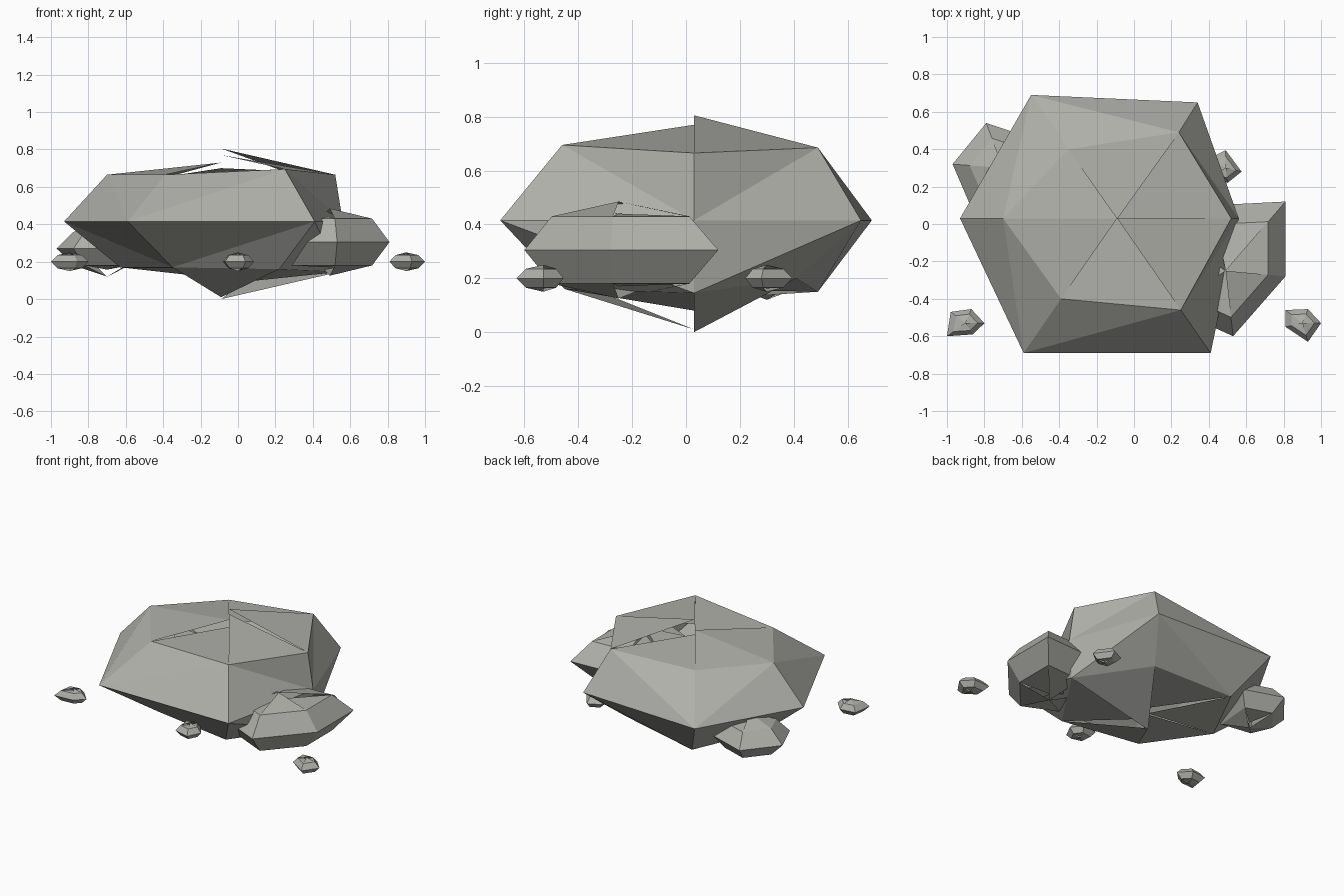
import bpy
import bmesh
from mathutils import Vector

default = bpy.data.objects.get("Cube")
if default:
    bpy.data.objects.remove(default, do_unlink=True)

# Single stone colour
stone = bpy.data.materials.new("grey_stone")
stone.use_nodes = True
stone.diffuse_color = (0.43, 0.43, 0.4, 1)
shader = stone.node_tree.nodes["Principled BSDF"]
shader.inputs["Base Color"].default_value = stone.diffuse_color
shader.inputs["Roughness"].default_value = 0.9


def lift(points, heights):
    """Give flat outline points their heights."""
    return [Vector((x, y, z)) for (x, y), z in zip(points, heights)]


def shrink(points, centre, factor):
    """Scale an outline towards its centre."""
    cx, cy = centre
    return [(cx + (x - cx) * factor, cy + (y - cy) * factor) for x, y in points]


def build_rock(name, rings, centre, tops, bottoms):
    """Stack rings from low to high; cap both ends with separately tilted facets."""
    bm = bmesh.new()
    loops = [[bm.verts.new(p) for p in ring] for ring in rings]
    count = len(loops[0])
    # Sides: the direction of the facet split alternates around the rock
    for low, high in zip(loops, loops[1:]):
        for i in range(count):
            j = (i + 1) % count
            if i % 2 == 0:
                bm.faces.new((low[i], low[j], high[i]))
                bm.faces.new((low[j], high[j], high[i]))
            else:
                bm.faces.new((low[i], low[j], high[j]))
                bm.faces.new((low[i], high[j], high[i]))
    # Cracked caps: each facet has its own tip, so neighbours split apart
    for i in range(count):
        j = (i + 1) % count
        top = bm.verts.new((*centre, tops[i]))
        bottom = bm.verts.new((*centre, bottoms[i]))
        bm.faces.new((loops[-1][i], loops[-1][j], top))
        bm.faces.new((loops[0][j], loops[0][i], bottom))
    mesh = bpy.data.meshes.new(name)
    bm.to_mesh(mesh)
    bm.free()
    mesh.materials.append(stone)
    rock = bpy.data.objects.new(name, mesh)
    bpy.context.collection.objects.link(rock)


def simple_rock(name, outline, centre, middle, shoulder, peak, factor):
    """Rock whose upper and lower rings are shrunken copies of its widest outline."""
    count = len(outline)
    inner = shrink(outline, centre, factor)
    rings = [lift(inner, [middle - shoulder] * count),
             lift(outline, [middle] * count),
             lift(inner, [middle + shoulder] * count)]
    # Alternate raised and sunken cap facets
    wobble = [1 if i % 2 == 0 else 0.75 for i in range(count)]
    tops = [middle + peak * w for w in wobble]
    bottoms = [middle - peak * w for w in wobble]
    build_rock(name, rings, centre, tops, bottoms)


# Large boulder, rings run counter-clockwise from the left-hand corner
waist = [(-.93, .03), (-.59, -.69), (.41, -.69), (.56, .03), (.34, .65), (-.55, .69)]
shoulder = [(-.7, .03), (-.39, -.4), (.25, -.46), (.52, .03), (.24, .49), (-.35, .4)]
foot = [(-.63, .03), (-.35, -.37), (.22, -.45), (.54, .03), (.17, .41), (-.39, .49)]
shoulder_heights = [.665, .665, .695, .665, .685, .66]
foot_heights = [.17, .17, .16, .145, .2, .15]
build_rock("large_boulder",
           [lift(foot, foot_heights),
            lift(waist, [.415] * len(waist)),
            lift(shoulder, shoulder_heights)],
           (-.09, .03),
           tops=[.73, .68, .77, .805, .7, .73],
           bottoms=[.11, .01, .08, 0, .16, .12])

# Medium rock leaning on the right-hand side
simple_rock("medium_rock",
            [(.2, -.05), (.2, -.45), (.53, -.6), (.81, -.28), (.81, .12), (.42, .1)],
            (.49, -.25), middle=.305, shoulder=.125, peak=.18, factor=.71)

# Smaller rock tucked behind the opposite side
simple_rock("small_rock",
            [(-.97, .32), (-.88, .11), (-.55, .06), (-.52, .45), (-.79, .54)],
            (-.7, .3), middle=.27, shoulder=.09, peak=.15, factor=.66)

# Scattered pebbles
pebble_outlines = {
    "pebble_front_left": ((.9, -.53), [(.81, -.46), (.81, -.55), (.93, -.63),
                                       (1, -.53), (.93, -.455)]),
    "pebble_front_right": ((-.9, -.53), [(-.98, -.47), (-1, -.6), (-.86, -.59),
                                         (-.8, -.53), (-.87, -.455)]),
    "pebble_front_middle": ((0, -.53), [(-.08, -.47), (-.07, -.59), (.04, -.62),
                                        (.085, -.53), (.03, -.455)]),
    "pebble_back": ((.49, .3), [(.4, .35), (.41, .24), (.5, .22),
                                (.575, .28), (.49, .395)]),
}
for pebble, (centre, outline) in pebble_outlines.items():
    simple_rock(pebble, outline, centre, middle=.2, shoulder=.035, peak=.05, factor=.65)
